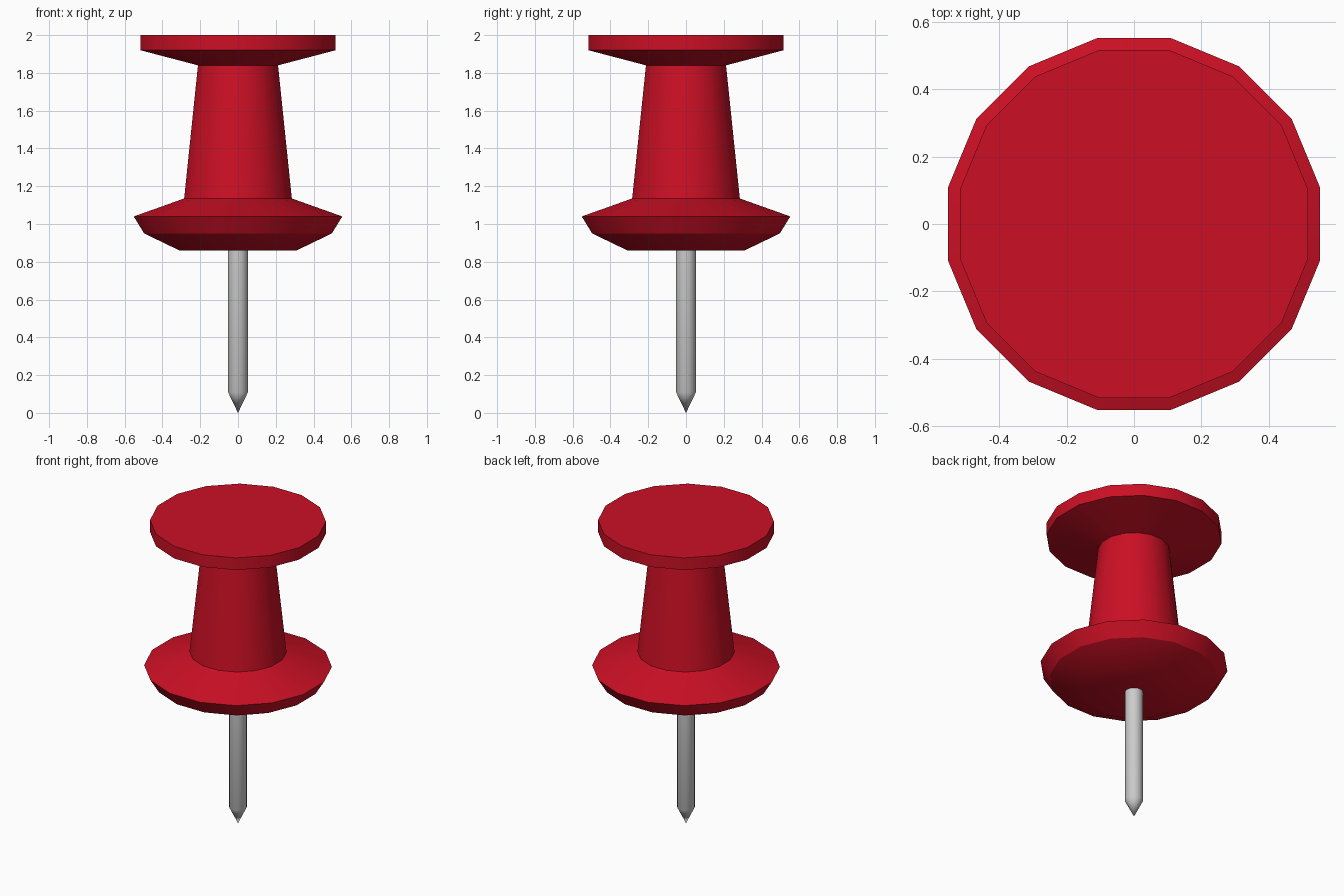
import bpy, bmesh
from math import cos, sin, pi, radians

if "Cube" in bpy.data.objects:
    bpy.data.objects.remove(bpy.data.objects["Cube"])

SIDES = 16


def lathe(name, profile, smooth_angle):
    """Revolve (apothem, z) points around z; a zero radius makes a single tip."""
    bm = bmesh.new()
    rings = []
    for r, z in profile:
        if r == 0:
            rings.append([bm.verts.new((0, 0, z))] * SIDES)
            continue
        R = r / cos(pi / SIDES)
        angles = [2 * pi * (i + 0.5) / SIDES for i in range(SIDES)]
        rings.append([bm.verts.new((R * cos(a), R * sin(a), z)) for a in angles])
    for low, high in zip(rings, rings[1:]):
        for i in range(SIDES):
            j = (i + 1) % SIDES
            corners = [low[i], low[j], high[j], high[i]]
            bm.faces.new(list(dict.fromkeys(corners)))
    # flat end caps
    for ring in (rings[0], rings[-1]):
        if ring[0] is not ring[1]:
            bm.faces.new(ring)
    bmesh.ops.recalc_face_normals(bm, faces=bm.faces)
    mesh = bpy.data.meshes.new(name)
    bm.to_mesh(mesh)
    bm.free()
    obj = bpy.data.objects.new(name, mesh)
    bpy.context.collection.objects.link(obj)
    bpy.ops.object.select_all(action='DESELECT')
    obj.select_set(True)
    bpy.context.view_layer.objects.active = obj
    bpy.ops.object.shade_smooth_by_angle(angle=radians(smooth_angle))
    return obj


# Plastic handle: collar, tapered grip and flat head
handle = lathe("handle", [
    (0.31, 0.86), (0.497, 0.95), (0.552, 1.04), (0.285, 1.135),
    (0.212, 1.84), (0.517, 1.92), (0.517, 2.0)], 30)
red = bpy.data.materials.new("red_plastic")
red.diffuse_color = (0.6, 0.005, 0.018, 1)
red.use_nodes = True
red.node_tree.nodes["Principled BSDF"].inputs["Base Color"].default_value = red.diffuse_color
handle.data.materials.append(red)

# Metal pin with a pointed tip, its upper end buried in the handle
lathe("pin", [(0, 0), (0.053, 0.11), (0.053, 0.9)], 30)
